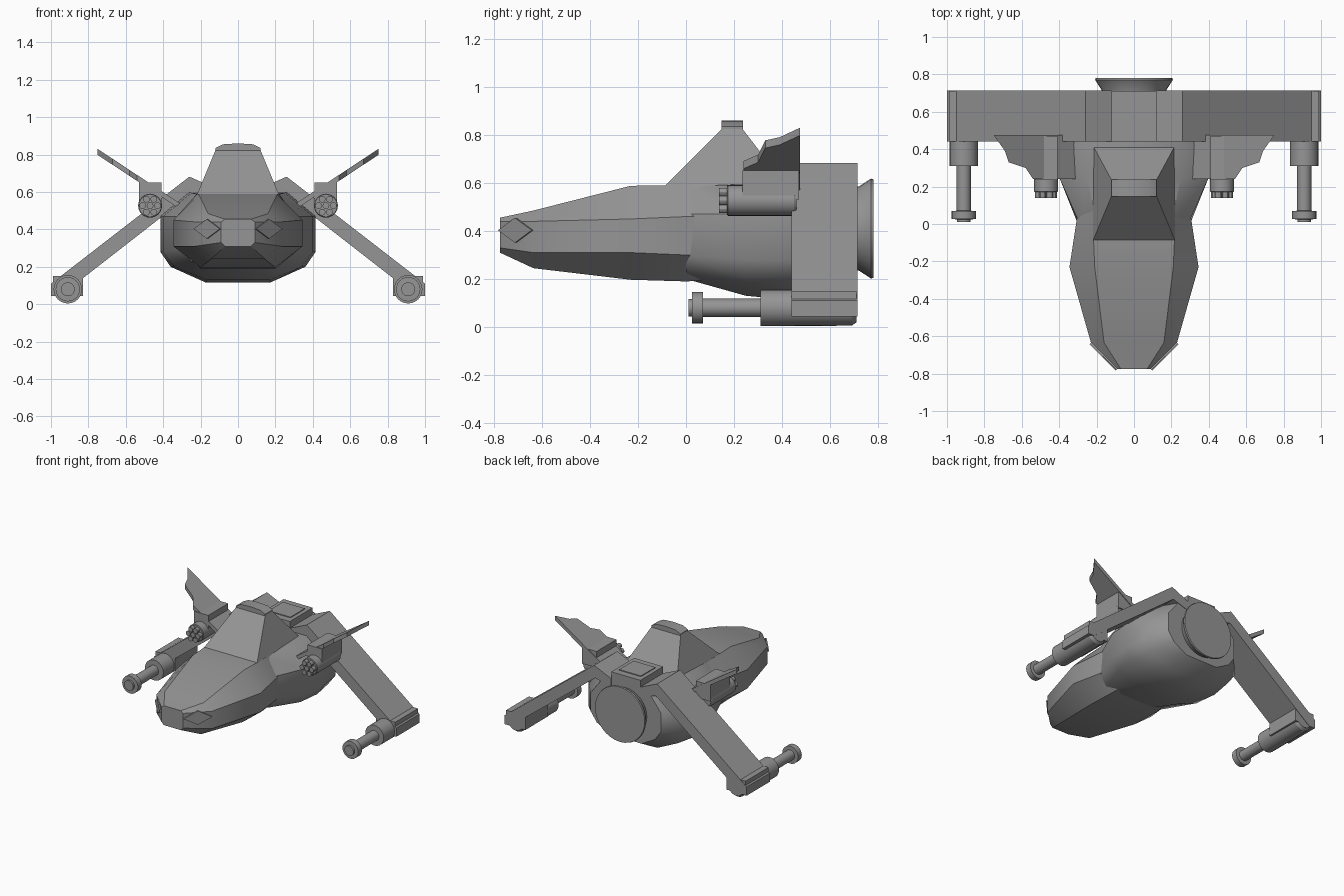
import bpy, bmesh, math
from mathutils import Vector

if "Cube" in bpy.data.objects:
    bpy.data.objects.remove(bpy.data.objects["Cube"], do_unlink=True)

grey = bpy.data.materials.new("hull grey")
grey.use_nodes = True
grey.diffuse_color = (0.3, 0.3, 0.3, 1)
bsdf = next(n for n in grey.node_tree.nodes if n.type == 'BSDF_PRINCIPLED')
bsdf.inputs["Base Color"].default_value = (0.3, 0.3, 0.3, 1)


def finish(name, bm, smooth=30):
    bmesh.ops.recalc_face_normals(bm, faces=bm.faces)
    mesh = bpy.data.meshes.new(name)
    bm.to_mesh(mesh)
    bm.free()
    mesh.materials.append(grey)
    ob = bpy.data.objects.new(name, mesh)
    bpy.context.collection.objects.link(ob)
    bpy.ops.object.select_all(action='DESELECT')
    ob.select_set(True)
    bpy.context.view_layer.objects.active = ob
    bpy.ops.object.shade_smooth_by_angle(angle=math.radians(smooth))
    return ob


def skin(name, rings, smooth=30):
    """Bridge closed rings of points and cap both ends."""
    bm = bmesh.new()
    loops = [[bm.verts.new(p) for p in ring] for ring in rings]
    n = len(loops[0])
    for a, b in zip(loops, loops[1:]):
        for i in range(n):
            j = (i + 1) % n
            bm.faces.new((a[i], a[j], b[j], b[i]))
    bm.faces.new(loops[0])
    bm.faces.new(loops[-1])
    return finish(name, bm, smooth)


def hull(name, stations, smooth):
    """Each station is y followed by the half outline as (x, z) pairs."""
    rings = []
    for y, *half in stations:
        rings.append([(x, y, z) for x, z in half] + [(-x, y, z) for x, z in reversed(half)])
    return skin(name, rings, smooth)


def lathe(name, x, z, profile, sides=24):
    """Turn (y, radius) pairs around an axis along y."""
    rings = []
    for y, r in profile:
        rings.append([(x + r * math.cos(t * math.tau / sides), y,
                       z + r * math.sin(t * math.tau / sides)) for t in range(sides)])
    return skin(name, rings)


def box(name, x0, x1, y0, y1, z0, z1):
    rect = ((x0, y0), (x1, y0), (x1, y1), (x0, y1))
    return skin(name, [[(x, y, z) for x, y in rect] for z in (z0, z1)])


# Forward hull, chamfered at the nose
hull("forward_hull", [
    (-0.775, (0.07, 0.455), (0.09, 0.44), (0.09, 0.33), (0.07, 0.31)),
    (-0.635, (0.16, 0.485), (0.23, 0.44), (0.23, 0.31), (0.14, 0.245)),
    (-0.23, (0.21, 0.588), (0.345, 0.45), (0.345, 0.31), (0.2, 0.197)),
    (0.0, (0.22, 0.59), (0.31, 0.46), (0.31, 0.3), (0.2, 0.19)),
    (0.2, (0.2, 0.59), (0.28, 0.46), (0.28, 0.3), (0.18, 0.2)),
], 32)

# Rear hull, wider and deeper
hull("rear_hull", [
    (0.0, (0.2, 0.585), (0.29, 0.47), (0.3, 0.3), (0.25, 0.23), (0.14, 0.2)),
    (0.25, (0.25, 0.595), (0.4, 0.47), (0.4, 0.28), (0.34, 0.2), (0.17, 0.13)),
    (0.42, (0.26, 0.6), (0.415, 0.47), (0.415, 0.28), (0.36, 0.2), (0.17, 0.115)),
    (0.58, (0.25, 0.6), (0.4, 0.47), (0.4, 0.29), (0.34, 0.21), (0.17, 0.13)),
    (0.71, (0.19, 0.6), (0.29, 0.47), (0.29, 0.33), (0.24, 0.26), (0.13, 0.2)),
], 40)

# Cockpit canopy and its rounded cap
skin("canopy", [
    [(-0.22, -0.09, 0.585), (0.22, -0.09, 0.585), (0.22, 0.42, 0.585), (-0.22, 0.42, 0.585)],
    [(-0.12, 0.15, 0.825), (0.12, 0.15, 0.825), (0.12, 0.235, 0.825), (-0.12, 0.235, 0.825)],
])
arc = [(0.12, 0.815), (0.12, 0.835), (0.08, 0.855), (0, 0.86),
       (-0.08, 0.855), (-0.12, 0.835), (-0.12, 0.815)]
skin("canopy_cap", [[(x, y, z) for x, z in arc] for y in (0.148, 0.237)])

# Dorsal block with a raised hatch
box("dorsal_block", -0.12, 0.12, 0.44, 0.71, 0.5, 0.67)
box("dorsal_hatch", -0.09, 0.09, 0.49, 0.66, 0.665, 0.676)

# Flared engine nozzle
lathe("engine_nozzle", 0, 0.41, [(0.68, 0.17), (0.72, 0.175), (0.77, 0.208), (0.78, 0.205)], 32)

wing_profile = [(1, 0.045), (1, 0.11), (0.26, 0.682), (0.12, 0.62),
                (0.12, 0.55), (0.25, 0.59), (0.95, 0.045)]
fin_outline = [(0.28, 0.24), (0.54, 0.24), (0.58, 0.3), (0.67, 0.33),
               (0.69, 0.39), (0.75, 0.475), (0.28, 0.475)]

for side, s in (("left", 1), ("right", -1)):
    # Drooping main wing
    skin(side + "_wing", [[(s * x, y, z) for x, z in wing_profile] for y in (0.44, 0.713)])
    # Upswept fin with a notched leading edge
    skin(side + "_fin", [[(s * x, y, 0.83 - 0.66 * (0.75 - x) - d) for x, y in fin_outline]
                         for d in (0, 0.032)])
    # Wing tip cannon and bracket
    lathe(side + "_cannon", s * 0.91, 0.08, [
        (0.01, 0.037), (0.025, 0.037), (0.026, 0.065), (0.07, 0.065), (0.071, 0.038),
        (0.31, 0.038), (0.311, 0.076), (0.44, 0.076), (0.69, 0.074), (0.71, 0.06)])
    box(side + "_tip_bracket", s * 0.83, s * 0.99, 0.44, 0.71, 0.045, 0.15)
    # Rotary gun slung under the fin
    gx, gz = 0.47, 0.527
    lathe(side + "_rotary_gun", s * gx, gz, [(0.17, 0.06), (0.175, 0.064), (0.45, 0.064), (0.46, 0.058)])
    for i in range(7):
        a, r = i * math.tau / 6, 0.04 if i < 6 else 0
        lathe(f"{side}_gun_barrel_{i + 1}", s * gx + r * math.cos(a), gz + r * math.sin(a),
              [(0.138, 0.018), (0.18, 0.018)], 12)
    box(side + "_gun_mount", s * 0.41, s * 0.53, 0.235, 0.47, 0.53, 0.652)
    # Diamond lamp plate on the nose chamfer
    mid = Vector((s * 0.162, -0.707, 0.403))
    along = Vector((s * 0.07, 0.07, 0))
    up = Vector((0, 0, 0.052))
    out = Vector((s * 0.7, -0.7, 0)) * 0.008
    skin(side + "_nose_lamp", [[mid + k * out + d for d in (along, up, -along, -up)] for k in (-0.1, 1)])
